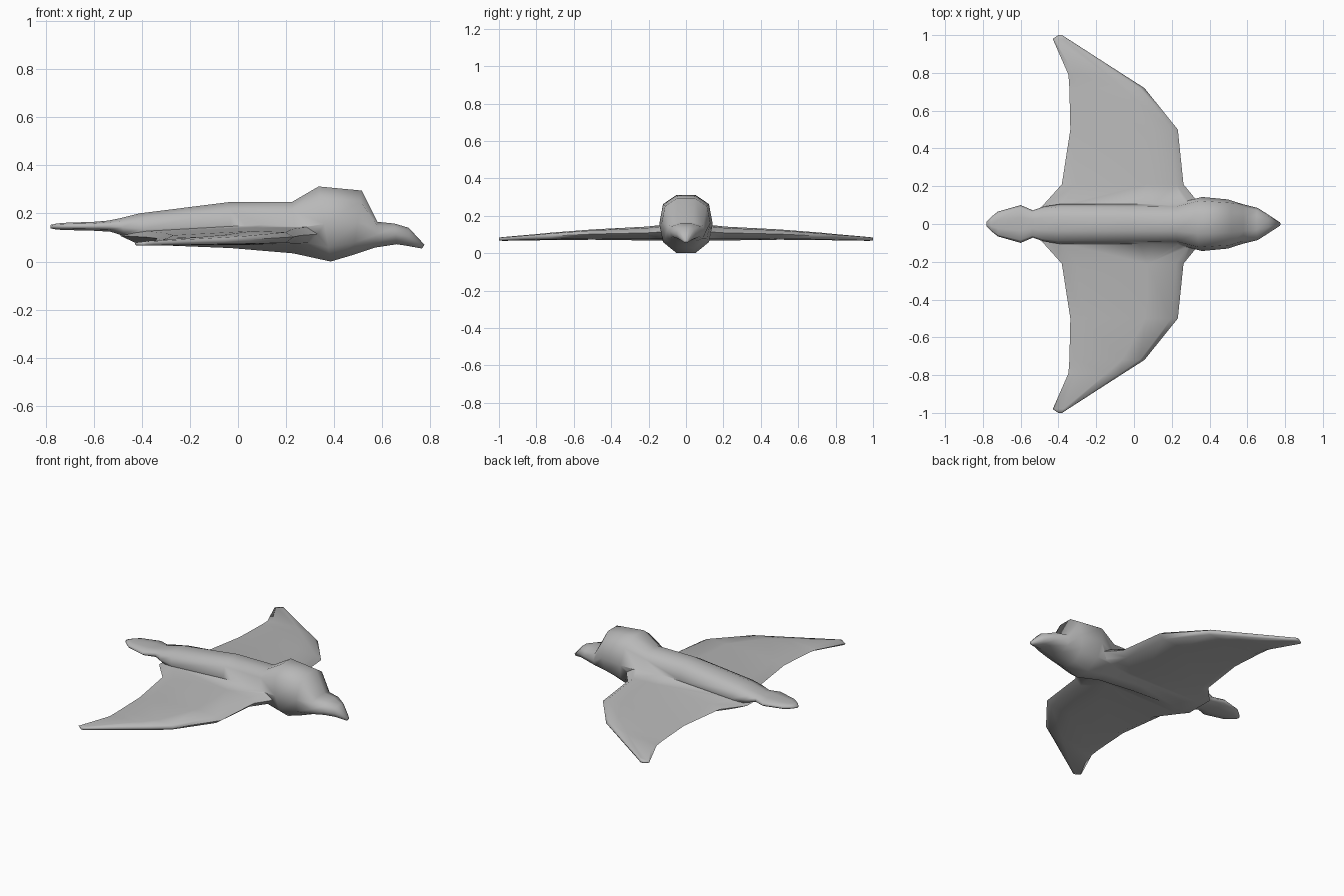
import bpy, bmesh

if "Cube" in bpy.data.objects:
    bpy.data.objects.remove(bpy.data.objects["Cube"])


def loft(name, rings):
    """Skin closed rings of equal length and cap both ends."""
    bm = bmesh.new()
    vs = [[bm.verts.new(p) for p in r] for r in rings]
    n = len(rings[0])
    for a, b in zip(vs, vs[1:]):
        for i in range(n):
            j = (i + 1) % n
            bm.faces.new((a[i], a[j], b[j], b[i]))
    bm.faces.new(vs[0])
    bm.faces.new(vs[-1])
    bmesh.ops.recalc_face_normals(bm, faces=bm.faces)
    me = bpy.data.meshes.new(name)
    bm.to_mesh(me)
    bm.free()
    ob = bpy.data.objects.new(name, me)
    bpy.context.collection.objects.link(ob)
    me.materials.append(grey)
    return ob


grey = bpy.data.materials.new("dark_grey")
grey.diffuse_color = (0.48, 0.48, 0.48, 1)
grey.use_nodes = True
grey.node_tree.nodes["Principled BSDF"].inputs["Base Color"].default_value = grey.diffuse_color

# Body from tail to beak: top x, top z, bottom x, bottom z, half width
sections = [
    (-0.78, 0.152, -0.78, 0.138, 0.012),
    (-0.755, 0.158, -0.755, 0.133, 0.038),
    (-0.72, 0.161, -0.72, 0.131, 0.066),
    (-0.60, 0.165, -0.60, 0.128, 0.10),
    (-0.54, 0.170, -0.53, 0.124, 0.072),
    (-0.49, 0.180, -0.47, 0.105, 0.092),
    (-0.41, 0.200, -0.38, 0.070, 0.105),
    (-0.03, 0.248, -0.03, 0.056, 0.105),
    (0.225, 0.248, 0.23, 0.034, 0.108),
    (0.335, 0.312, 0.385, 0.000, 0.143),
    (0.515, 0.295, 0.48, 0.028, 0.130),
    (0.58, 0.165, 0.57, 0.058, 0.105),
    (0.65, 0.158, 0.66, 0.072, 0.085),
    (0.71, 0.140, 0.71, 0.064, 0.050),
    (0.775, 0.070, 0.765, 0.054, 0.010),
]
half = [(0.35, 1), (0.86, 0.68), (1, 0), (0.86, -0.62), (0.35, -1)]
outline = half + [(-u, v) for u, v in reversed(half)]


def body_ring(xt, zt, xb, zb, w):
    ring = []
    for u, v in outline:
        t = (v + 1) / 2
        ring.append((xb + (xt - xb) * t, u * w, zb + (zt - zb) * t))
    return ring


bird = loft("bird", [body_ring(*s) for s in sections])

# Wings: y, leading x, trailing x, top z, bottom z
stations = [
    (0.09, 0.36, -0.49, 0.155, 0.068),
    (0.21, 0.262, -0.382, 0.142, 0.068),
    (0.50, 0.232, -0.337, 0.127, 0.072),
    (0.72, 0.055, -0.342, 0.110, 0.070),
    (0.79, -0.055, -0.347, 0.103, 0.069),
    (0.98, -0.35, -0.43, 0.086, 0.066),
    (1.0, -0.38, -0.40, 0.083, 0.068),
]


def wing_ring(s, side):
    y, xl, xt, zt, zb = s
    c, h = xl - xt, zt - zb
    y *= side
    m = zb + 0.45 * h
    return [(xl, y, m + 0.1 * h), (xl - 0.06 * c, y, zt - 0.1 * h),
            (xl - 0.3 * c, y, zt), (xt + 0.12 * c, y, zb + 0.68 * h),
            (xt, y, m), (xt + 0.1 * c, y, zb),
            (xl - 0.3 * c, y, zb), (xl - 0.06 * c, y, zb + 0.1 * h)]


wings = loft("wings", [wing_ring(s, -1) for s in reversed(stations)]
             + [wing_ring(s, 1) for s in stations])

# Join wings and body into one skin
mod = bird.modifiers.new("join_wings", 'BOOLEAN')
mod.operation = 'UNION'
mod.solver = 'EXACT'
mod.object = wings
bpy.context.view_layer.objects.active = bird
bird.select_set(True)
bpy.ops.object.modifier_apply(modifier=mod.name)
bpy.data.objects.remove(wings)

# Smooth all but the sharpest creases
bird.select_set(True)
bpy.ops.object.shade_smooth_by_angle(angle=1.4)
